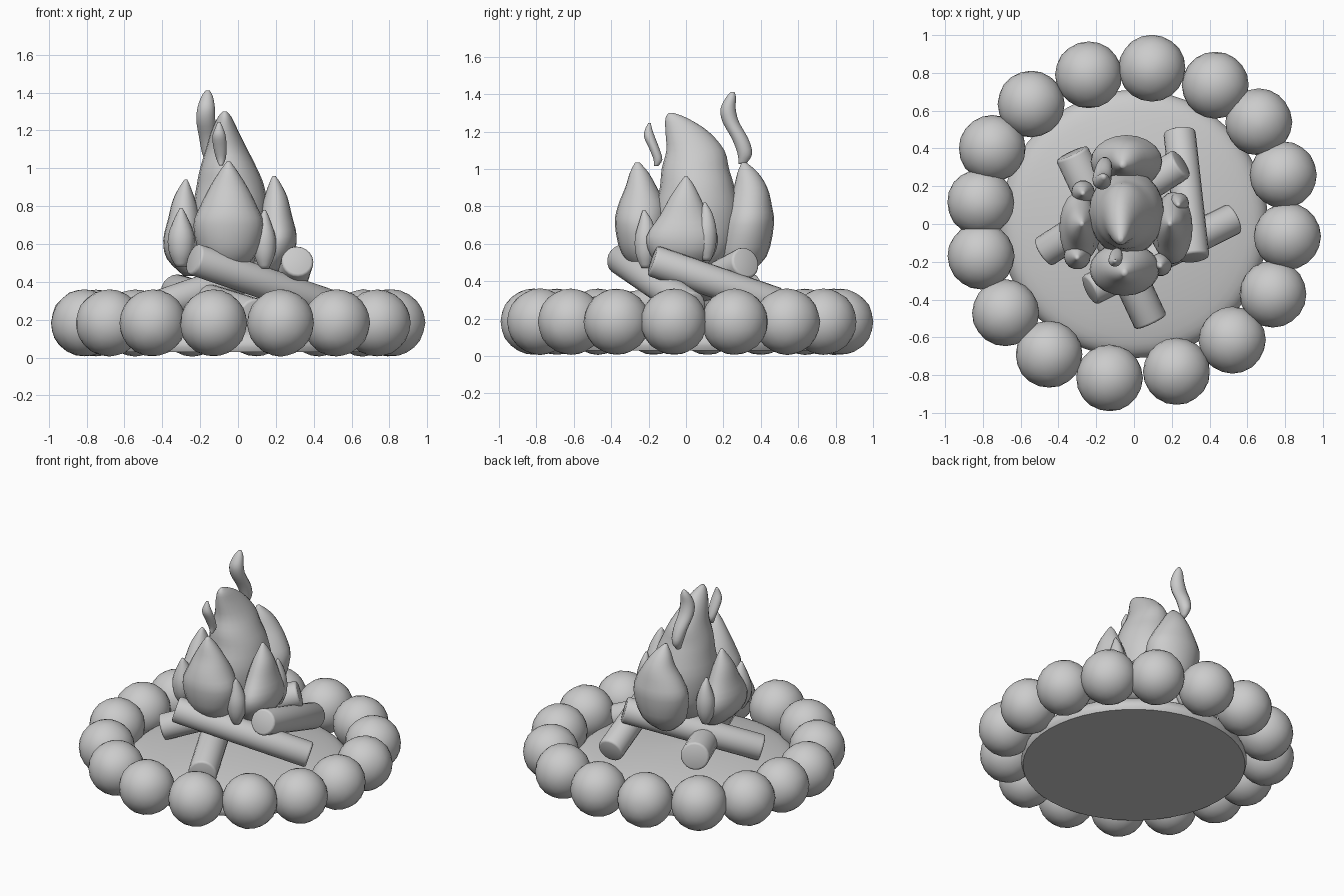
import bpy, bmesh, math, random
from mathutils import Vector

if "Cube" in bpy.data.objects:
    bpy.data.objects.remove(bpy.data.objects["Cube"])

random.seed(4)
grey = bpy.data.materials.new("plain_grey")
grey.diffuse_color = (0.6, 0.6, 0.6, 1)
grey.use_nodes = True
grey.node_tree.nodes["Principled BSDF"].inputs["Base Color"].default_value = grey.diffuse_color


def finish(name, bm, angle=180):
    bmesh.ops.recalc_face_normals(bm, faces=bm.faces)
    me = bpy.data.meshes.new(name)
    bm.to_mesh(me)
    bm.free()
    ob = bpy.data.objects.new(name, me)
    bpy.context.collection.objects.link(ob)
    me.materials.append(grey)
    bpy.ops.object.select_all(action='DESELECT')
    ob.select_set(True)
    bpy.context.view_layer.objects.active = ob
    bpy.ops.object.shade_smooth_by_angle(angle=math.radians(angle))
    return ob


def catmull(p, steps):
    """Smooth a list of equal-length tuples."""
    out = []
    for i in range(len(p) - 1):
        a, b, c, d = p[max(i - 1, 0)], p[i], p[i + 1], p[min(i + 2, len(p) - 1)]
        for s in range(steps):
            t = s / steps
            out.append([0.5 * (2 * v + (w - u) * t + (2 * u - 5 * v + 4 * w - x) * t * t
                        + (3 * v - u - 3 * w + x) * t ** 3)
                        for u, v, w, x in zip(a, b, c, d)])
    return out + [list(p[-1])]


def loft(name, pts, angle=180, steps=3, sides=20):
    """Stack horizontal ellipses given as (x, y, z, rx, ry)."""
    bm = bmesh.new()
    rings = []
    for x, y, z, rx, ry in catmull(pts, steps):
        rx, ry = max(rx, 0.004), max(ry, 0.004)
        rings.append([bm.verts.new((x + rx * math.cos(k * math.tau / sides),
                                    y + ry * math.sin(k * math.tau / sides), z))
                      for k in range(sides)])
    for r, q in zip(rings, rings[1:]):
        for k in range(sides):
            n = (k + 1) % sides
            bm.faces.new((r[k], r[n], q[n], q[k]))
    bm.faces.new(rings[0])
    bm.faces.new(rings[-1])
    return finish(name, bm, angle)


# Ring of stones
stones = [(.095, .825), (-.24, .79), (-.545, .635), (-.75, .40), (-.812, .115), (-.81, -.17),
          (-.68, -.47), (-.45, -.69), (-.13, -.815), (.225, -.78), (.52, -.615), (.735, -.37),
          (.812, -.065), (.79, .26), (.66, .54), (.43, .735)]
for i, (x, y) in enumerate(stones):
    bm = bmesh.new()
    bmesh.ops.create_icosphere(bm, subdivisions=3, radius=0.177)
    for v in bm.verts:
        v.co *= random.uniform(0.992, 1.008)
        v.co += Vector((x, y, 0.183))
    finish(f"stone_{i + 1}", bm)

# Low ash mound
loft("ash_mound", [(0, 0, z, r, r) for r, z in
                   [(.70, .03), (.71, .07), (.68, .12), (.6, .155), (.4, .19), (.2, .21), (.01, .22)]],
     angle=60, sides=48)

# Leaning logs: high end, low end, radius
logs = [((-.235, -.35, .52), (.53, .03, .26), .085),
        ((.315, -.18, .51), (.24, .49, .28), .085),
        ((.25, .32, .50), (-.48, -.15, .25), .085),
        ((-.33, .375, .35), (.09, -.52, .22), .092)]
for i, (a, b, r) in enumerate(logs):
    a, b = Vector(a), Vector(b)
    bm = bmesh.new()
    bmesh.ops.create_cone(bm, cap_ends=True, segments=20, radius1=r, radius2=r, depth=(b - a).length)
    rims = [e for e in bm.edges if abs(e.verts[0].co.z - e.verts[1].co.z) < 1e-5]
    bmesh.ops.bevel(bm, geom=rims, offset=0.014, segments=2, profile=0.5, affect='EDGES')
    q = (b - a).to_track_quat('Z', 'Y')
    for v in bm.verts:
        v.co = q @ v.co + (a + b) / 2
    finish(f"log_{i + 1}", bm, 50)

# Large flames
loft("middle_flame", [(-.04, .05, .43, .06, .08), (-.04, .06, .55, .17, .19), (-.04, .06, .75, .2, .23),
                      (-.04, .06, .9, .18, .2), (-.05, .05, 1.0, .15, .18), (-.06, .05, 1.1, .11, .155),
                      (-.07, .005, 1.2, .07, .115), (-.07, -.05, 1.27, .036, .06), (-.07, -.08, 1.3, .01, .012)])
loft("front_flame", [(-.05, -.19, .45, .05, .06), (-.05, -.22, .55, .15, .125), (-.05, -.24, .7, .185, .14),
                     (-.05, -.235, .8, .15, .13), (-.05, -.24, .9, .1, .085), (-.05, -.25, .98, .05, .05),
                     (-.05, -.26, 1.035, .01, .012)])
loft("back_flame", [(-.04, .26, .43, .05, .06), (-.04, .30, .53, .15, .13), (-.04, .33, .7, .19, .14),
                    (-.04, .34, .8, .16, .12), (-.04, .345, .9, .1, .09), (-.05, .33, .98, .055, .055),
                    (-.06, .31, 1.035, .01, .012)])

# Side flames, each with two small tongues
side = [(.14, -.02, .45, .06, .1), (.19, -.02, .54, .1, .17), (.21, -.02, .64, .1, .19),
        (.2, -.01, .75, .085, .13), (.2, -.005, .85, .06, .08), (.195, 0, .92, .03, .038),
        (.19, 0, .96, .008, .008)]
loft("right_flame", side)
loft("left_flame", [(-.085 - x, y, z - .02, rx, ry) for x, y, z, rx, ry in side])


def tongue(name, x, y, top, r):
    loft(name, [(x, y, top - .31, r * .4, r * .4), (x, y, top - .24, r * .9, r * .9),
                (x, y, top - .15, r, r), (x, y, top - .06, r * .55, r * .6),
                (x, y - .01, top, .007, .007)], sides=14)


tongue("right_front_tongue", .14, -.215, .78, .06)
tongue("right_back_tongue", .235, .11, .82, .055)
tongue("left_front_tongue", -.30, -.17, .79, .07)
tongue("left_back_tongue", -.27, .17, .80, .06)

# Loose curling wisps
loft("tall_wisp", [(-.155, .3, 1.025, .012, .02), (-.155, .315, 1.08, .035, .04), (-.16, .29, 1.16, .045, .045),
                   (-.17, .24, 1.25, .05, .045), (-.168, .225, 1.32, .046, .042),
                   (-.163, .24, 1.38, .03, .028), (-.16, .25, 1.412, .01, .01)], sides=14)
loft("short_wisp", [(-.09, -.16, 1.015, .01, .012), (-.09, -.15, 1.05, .025, .024), (-.095, -.17, 1.11, .035, .028),
                    (-.1, -.195, 1.17, .035, .03), (-.1, -.2, 1.21, .022, .02),
                    (-.1, -.195, 1.245, .007, .007)], sides=14)
